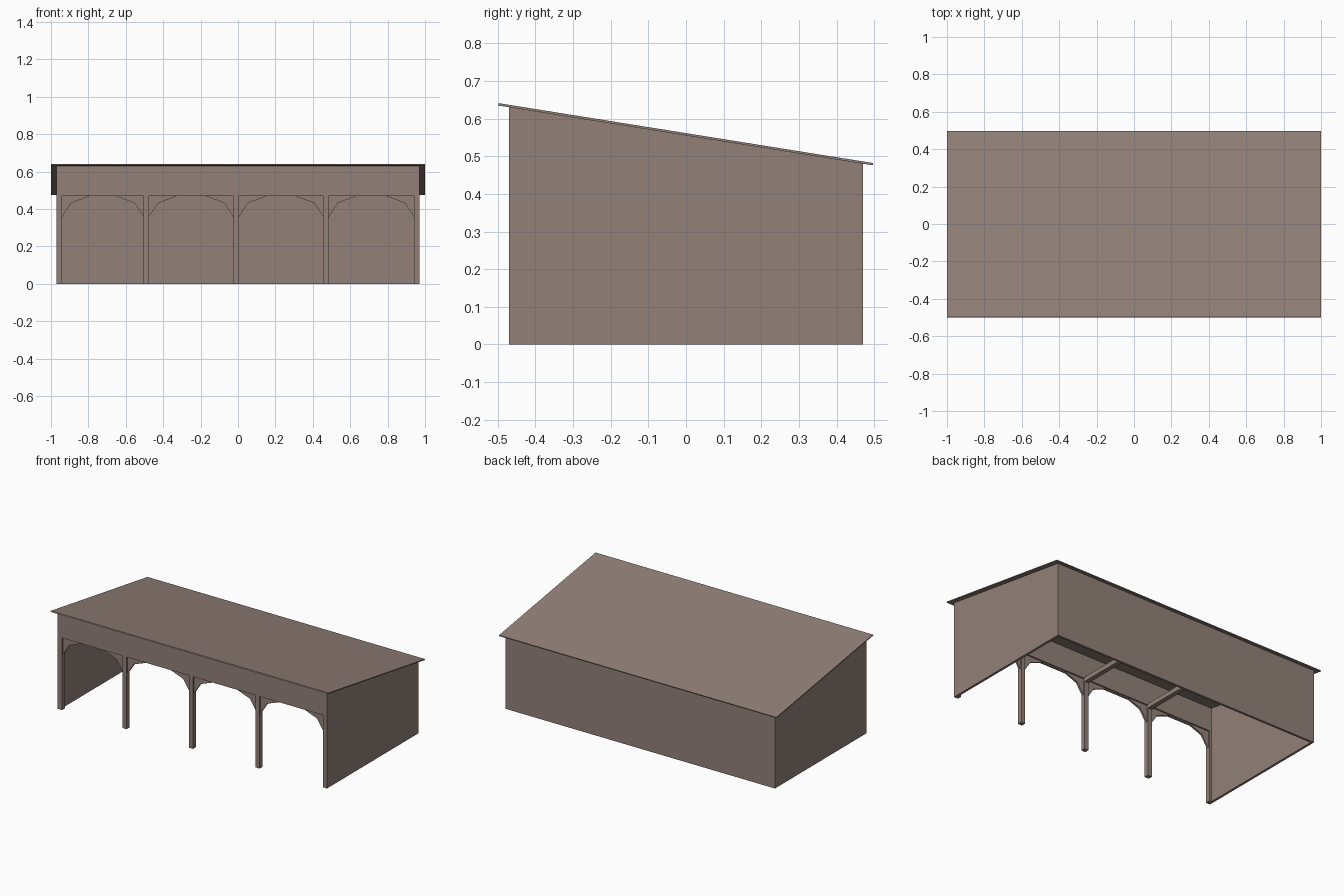
import bpy, bmesh
from mathutils import Vector

if "Cube" in bpy.data.objects:
    bpy.data.objects.remove(bpy.data.objects["Cube"])


def prism(name, profile, axis, lo, hi):
    """Extrude a 2D profile: axis 'x' takes (y, z) points, axis 'y' takes (x, z)."""
    def place(p, d):
        return (d, p[0], p[1]) if axis == 'x' else (p[0], d, p[1])
    bm = bmesh.new()
    face = bm.faces.new([bm.verts.new(place(p, lo)) for p in profile])
    ext = bmesh.ops.extrude_face_region(bm, geom=[face])
    shift = Vector(place((0, 0), hi - lo))
    bmesh.ops.translate(bm, vec=shift,
                        verts=[v for v in ext['geom'] if isinstance(v, bmesh.types.BMVert)])
    bmesh.ops.recalc_face_normals(bm, faces=bm.faces)
    mesh = bpy.data.meshes.new(name)
    bm.to_mesh(mesh)
    bm.free()
    ob = bpy.data.objects.new(name, mesh)
    bpy.context.collection.objects.link(ob)
    mat = bpy.data.materials.get("brown_wood") or bpy.data.materials.new("brown_wood")
    mat.diffuse_color = (0.29, 0.22, 0.19, 1)
    mat.use_nodes = True
    mat.node_tree.nodes["Principled BSDF"].inputs["Base Color"].default_value = mat.diffuse_color
    mesh.materials.append(mat)
    return ob


def under_roof(y):
    return 0.635 - 0.16 * (y + 0.498)


def sloped(y0, y1, z0):
    return [(y0, z0), (y1, z0), (y1, under_roof(y1)), (y0, under_roof(y0))]


W, D, WALL, POST, HEAD = 0.97, 0.47, 0.015, 0.03, 0.47

# Lean-to roof slab
prism("roof", [(-0.5, 0.635), (0.496, 0.476), (0.497, 0.482), (-0.497, 0.641)], 'x', -1, 1)

# Closed sides and back
prism("left_wall", sloped(-D, D, 0), 'x', -W, -W + WALL)
prism("right_wall", sloped(-D, D, 0), 'x', W - WALL, W)
prism("back_wall", sloped(D - WALL, D, 0), 'x', -W + WALL, W - WALL)

# Front header above the openings
prism("front_header", sloped(-D, -D + POST, HEAD), 'x', -W + WALL, W - WALL)

# Front posts, with tie beams running back from the middle ones
posts = [-0.955, -0.49, -0.01, 0.47, 0.955]
for i, x in enumerate(posts):
    a, b = x - POST / 2, x + POST / 2
    prism(f"front_post_{i}", [(a, 0), (b, 0), (b, HEAD), (a, HEAD)], 'y', -D, -D + POST)
    if 0 < i < 4:
        prism(f"tie_beam_{i}", [(a, 0.45), (b, 0.45), (b, 0.48), (a, 0.48)],
              'y', -D + POST, D - WALL)

# Curved corner brackets, set back from the post faces
for i in range(4):
    for side, x, s in (("left", posts[i] + POST / 2, 1), ("right", posts[i + 1] - POST / 2, -1)):
        prism(f"{side}_bracket_{i}",
              [(x, HEAD), (x, 0.358), (x + s * 0.048, 0.432), (x + s * 0.15, HEAD)],
              'y', -D + 0.009, -D + 0.021)
